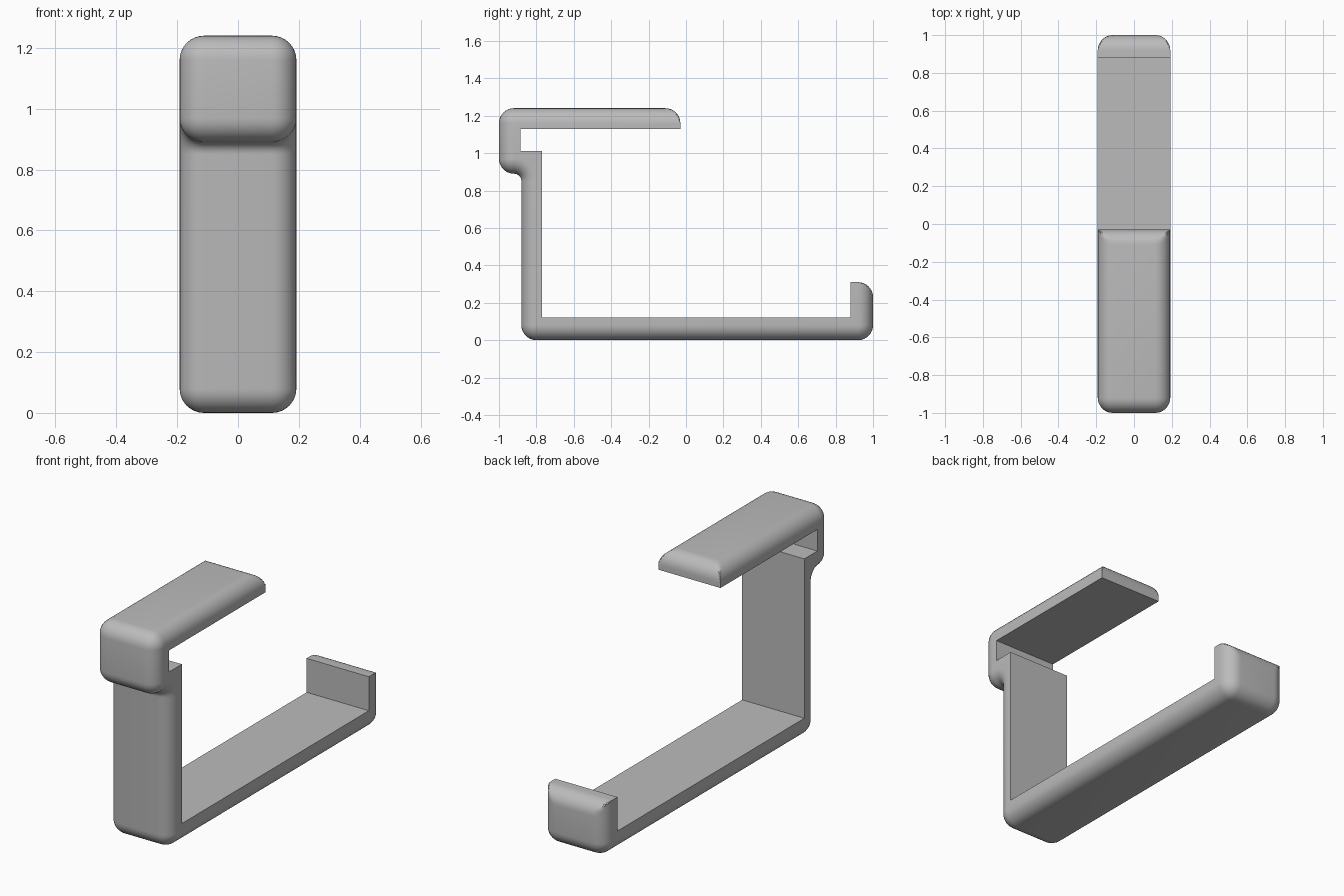
import bpy, bmesh
from math import sin, cos, pi
from mathutils import Vector

cube = bpy.data.objects.get("Cube")
if cube:
    bpy.data.objects.remove(cube)

HALF_W, R, SEG = 0.192, 0.08, 8
TOP, FRONT, BACK = 1.24, -1.0, 1.0
WALL, LEDGE = -0.88, 0.89
END_Y, TIP_Z = -0.03, 0.31


def arc(corner, before, after, radius):
    """Quarter round at a corner, given the unit directions of its two sides."""
    c, a, b = Vector(corner), Vector(before), Vector(after)
    centre = c + (a + b) * radius
    return [centre - b * radius * cos(t) - a * radius * sin(t)
            for t in (i * pi / 2 / SEG for i in range(SEG + 1))]


def section(d):
    """Side profile (y, z) with the outer run pulled in by d."""
    up, down, fwd, back = (0, 1), (0, -1), (-1, 0), (1, 0)
    pts = [Vector((END_Y, 1.13))]
    # upper arm end, clipped by the inset top
    pts += [Vector((p.x, min(p.y, TOP - d))) for p in arc((END_Y, TOP), down, fwd, R)]
    # lip, step, foot and tip corners
    pts += arc((FRONT + d, TOP - d), back, down, R - d)
    pts += arc((FRONT + d, LEDGE + d), up, back, R - d)
    pts += arc((WALL + d, LEDGE + d), fwd, down, 0.04 + d)
    pts += arc((WALL + d, d), up, back, R - d)
    pts += arc((BACK - d, d), fwd, up, R - d)
    pts += [Vector((min(p.x, BACK - d), p.y)) for p in arc((BACK, TIP_Z), down, fwd, R)]
    # sharp inner side
    pts += [Vector(p) for p in ((0.88, TIP_Z), (0.88, 0.12), (-0.77, 0.12),
                                (-0.77, 1.01), (-0.885, 1.01), (-0.885, 1.13))]
    return pts


# layers across the width, following the rounded side edges
angles = [i * pi / 2 / SEG for i in range(SEG + 1)]
half = [(HALF_W - R + R * sin(t), R * (1 - cos(t))) for t in angles]
layers = [(-x, d) for x, d in reversed(half)] + half

bm = bmesh.new()
rings = [[bm.verts.new((x, p.x, p.y)) for p in section(d)] for x, d in layers]
n = len(rings[0])
for a, b in zip(rings, rings[1:]):
    for i in range(n):
        j = (i + 1) % n
        bm.faces.new((a[i], a[j], b[j], b[i]))
bm.faces.new(rings[0])
bm.faces.new(rings[-1])
bmesh.ops.remove_doubles(bm, verts=bm.verts, dist=0.0003)
bmesh.ops.dissolve_degenerate(bm, edges=bm.edges, dist=0.0001)
bmesh.ops.recalc_face_normals(bm, faces=bm.faces)

mesh = bpy.data.meshes.new("hook_bracket")
bm.to_mesh(mesh)
bm.free()
bracket = bpy.data.objects.new("hook_bracket", mesh)
bpy.context.collection.objects.link(bracket)

# plain grey plastic
grey = bpy.data.materials.new("grey_plastic")
grey.use_nodes = True
colour = (0.5, 0.5, 0.5, 1)
grey.diffuse_color = colour
grey.node_tree.nodes["Principled BSDF"].inputs["Base Color"].default_value = colour
mesh.materials.append(grey)

bpy.ops.object.select_all(action="DESELECT")
bracket.select_set(True)
bpy.context.view_layer.objects.active = bracket
bpy.ops.object.shade_smooth_by_angle(angle=pi / 6)
